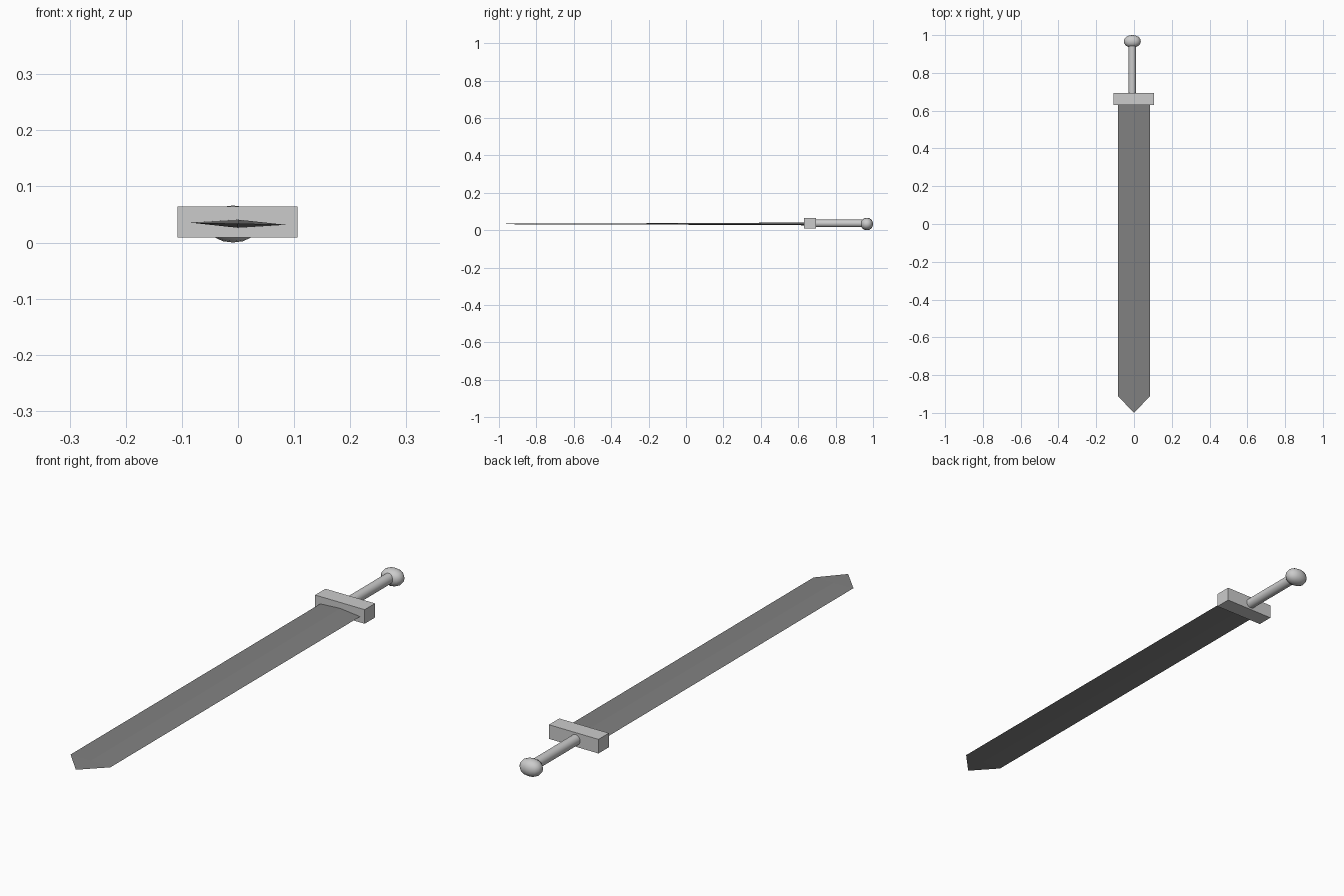
import bpy, bmesh, math

if "Cube" in bpy.data.objects:
    bpy.data.objects.remove(bpy.data.objects["Cube"])


def box(name, lo, hi):
    """Box from its low and high corners."""
    bpy.ops.mesh.primitive_cube_add(size=1)
    ob = bpy.context.object
    ob.name = name
    for v in ob.data.vertices:
        v.co = [l + (c + 0.5) * (h - l) for c, l, h in zip(v.co, lo, hi)]
    return ob


# Blade: slightly tilted diamond section, thinning to nothing at the point
bm = bmesh.new()
TIP, SHOULDER, BASE, MID_Z = -1.0, -0.91, 0.64, 0.0335


def section(y):
    t = 0.0073 * (y - TIP) / (BASE - TIP)
    pts = [(-0.086, 0.002), (0, t), (0.086, -0.002), (0, -t)]
    return [bm.verts.new((x, y, MID_Z + z)) for x, z in pts]


base, shoulder = section(BASE), section(SHOULDER)
tip = bm.verts.new((0, TIP, MID_Z))
bm.faces.new(base)
for i in range(4):
    j = (i + 1) % 4
    bm.faces.new((base[i], base[j], shoulder[j], shoulder[i]))
    bm.faces.new((shoulder[i], shoulder[j], tip))
bmesh.ops.recalc_face_normals(bm, faces=bm.faces)
mesh = bpy.data.meshes.new("blade")
bm.to_mesh(mesh)
bm.free()
blade = bpy.data.objects.new("blade", mesh)
bpy.context.collection.objects.link(blade)
steel = bpy.data.materials.new("dark_steel")
steel.diffuse_color = (0.22, 0.22, 0.22, 1)
steel.use_nodes = True
steel.node_tree.nodes["Principled BSDF"].inputs["Base Color"].default_value = steel.diffuse_color
mesh.materials.append(steel)

# Crossguard
box("guard", (-0.108, 0.63, 0.009), (0.106, 0.694, 0.064))

# Grip
bpy.ops.mesh.primitive_cylinder_add(vertices=32, radius=0.02, depth=0.29,
                                    location=(-0.009, 0.815, 0.036),
                                    rotation=(math.pi / 2, 0, 0))
bpy.context.object.name = "grip"
bpy.ops.object.shade_smooth_by_angle(angle=math.radians(30))

# Pommel: a subdivided cube fitted to its overall size
pommel = box("pommel", (-1, -1, -1), (1, 1, 1))
sub = pommel.modifiers.new("round", 'SUBSURF')
sub.levels = sub.render_levels = 2
bpy.ops.object.modifier_apply(modifier="round")
reach = max(v.co.x for v in pommel.data.vertices)
for v in pommel.data.vertices:
    x, y, z = v.co / reach
    v.co = (-0.009 + 0.045 * x, 0.967 + 0.033 * y, 0.033 + 0.033 * z)
bpy.ops.object.shade_smooth_by_angle(angle=math.radians(30))
